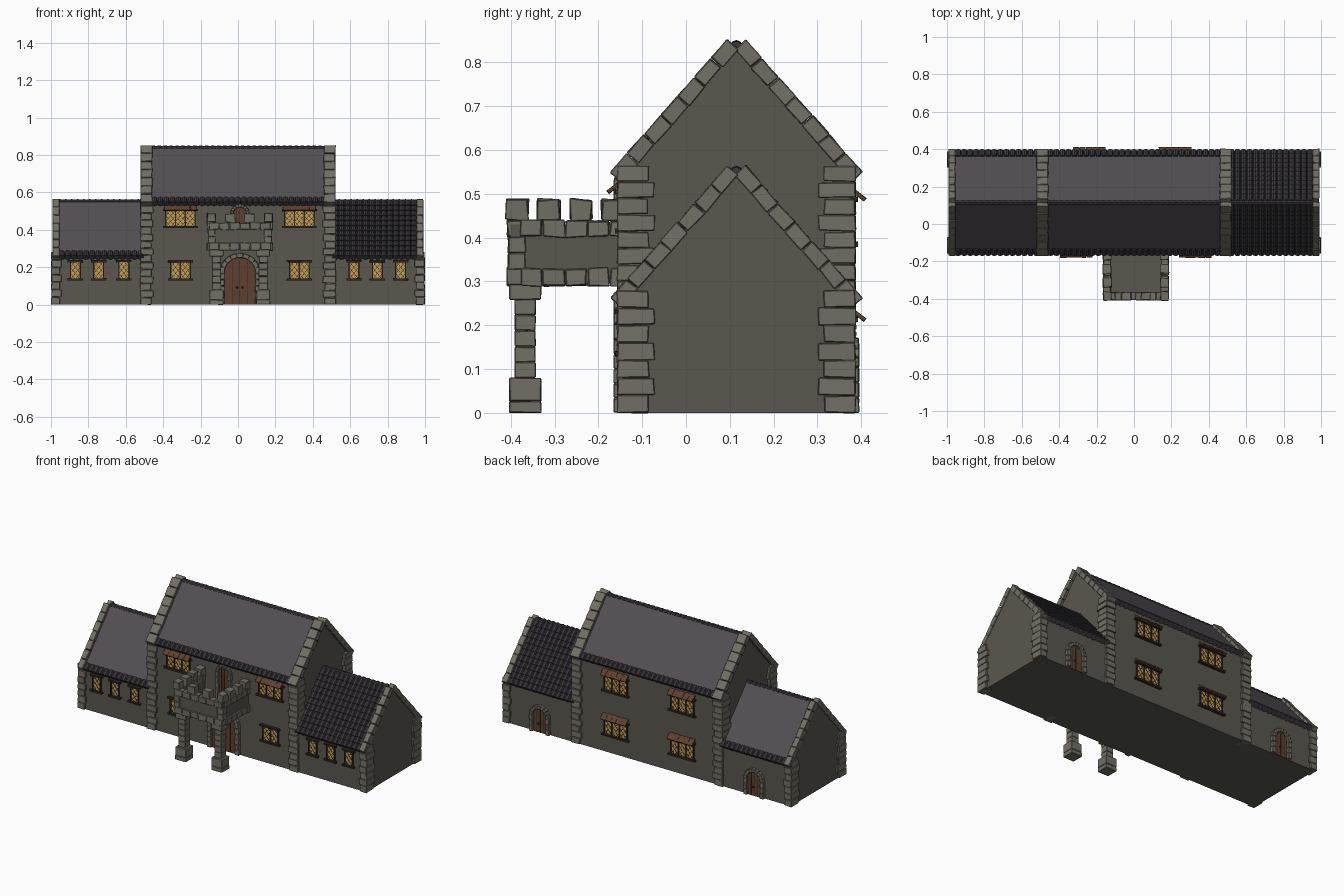
import bpy, bmesh, math, random
from mathutils import Matrix, Vector

if "Cube" in bpy.data.objects:
    bpy.data.objects.remove(bpy.data.objects["Cube"])

random.seed(4)
YC, HALF, RISE = 0.115, 0.26, 0.295          # ridge line, half depth, roof rise
SLOPE = math.hypot(HALF, RISE)
WALL_Y = {-1: YC - HALF, 1: YC + HALF}
MAIN_TOP, WING_TOP = 0.835, 0.548            # ridge heights of the walls
PX = 0.01                                    # porch and front door centre


def material(name, rgb):
    m = bpy.data.materials.new(name)
    m.diffuse_color = (*rgb, 1)
    m.use_nodes = True
    m.node_tree.nodes["Principled BSDF"].inputs["Base Color"].default_value = m.diffuse_color
    return m


WALL = material("plaster", (0.10, 0.095, 0.075))
STONE = material("stone", (0.165, 0.16, 0.13))
WOOD = material("wood", (0.11, 0.05, 0.028))
DARK = material("dark_wood", (0.035, 0.022, 0.015))
GLASS = material("lit_glass", (0.55, 0.34, 0.09))
SLATE = material("slate", (0.085, 0.077, 0.085))
TILE = material("tile", (0.045, 0.04, 0.047))
parts = {}


def part(name, mat):
    return parts.setdefault(name, (bmesh.new(), mat))[0]


def box(bm, c, size, M=Matrix(), jit=0.0):
    mat = M @ Matrix.Translation(c) @ Matrix.Diagonal((*size, 1))
    for v in bmesh.ops.create_cube(bm, size=1, matrix=mat)["verts"]:
        v.co += Vector([random.uniform(-jit, jit) for _ in range(3)])


def span(bm, lo, hi, jit=0.0):
    lo, hi = Vector(lo), Vector(hi)
    box(bm, (lo + hi) / 2, hi - lo, jit=jit)


def prism(bm, pts, offset):
    f = bm.faces.new([bm.verts.new(p) for p in pts])
    r = bmesh.ops.extrude_face_region(bm, geom=[f])
    bmesh.ops.translate(bm, vec=offset, verts=[g for g in r["geom"] if isinstance(g, bmesh.types.BMVert)])


def house(name, x0, x1, top):
    e = top - RISE
    pts = [(x0, WALL_Y[-1], 0), (x0, WALL_Y[1], 0), (x0, WALL_Y[1], e), (x0, YC, top), (x0, WALL_Y[-1], e)]
    prism(part(name, WALL), pts, (x1 - x0, 0, 0))


def slope_frame(s, top):
    # local axes: x along ridge, y down the slope, z out of the roof
    v, n = (0, s * HALF / SLOPE, -RISE / SLOPE), (0, s * RISE / SLOPE, HALF / SLOPE)
    return Matrix(((1, v[0], n[0], 0), (0, v[1], n[1], YC), (0, v[2], n[2], top), (0, 0, 0, 1)))


def roof(name, x0, x1, top, full):
    slab, tiles = part(name + "_slab", SLATE), part(name + "_tiles", TILE)
    cols = round((x1 - x0) / 0.032)
    w = (x1 - x0) / cols
    for s in (-1, 1):
        M = slope_frame(s, top)
        box(slab, ((x0 + x1) / 2, SLOPE / 2, 0.003), (x1 - x0, SLOPE + 0.008, 0.012), M)
        for row in range(11 if full else 1):
            for c in range(cols):
                T = Matrix.Translation((x0 + w * (c + 0.5), SLOPE - 0.011 - row * 0.036, 0.009))
                R = Matrix.Rotation(math.radians(-90 + 5), 4, 'X')
                bmesh.ops.create_cone(tiles, cap_ends=True, segments=8, radius1=w * 0.42, radius2=w * 0.54,
                                      depth=0.042, matrix=M @ T @ R)
    # ridge caps
    for c in range(cols):
        T = Matrix.Translation((x0 + w * (c + 0.5), YC, top + 0.002)) @ Matrix.Rotation(math.pi / 2, 4, 'Y')
        bmesh.ops.create_cone(tiles, cap_ends=True, segments=8, radius1=0.014, radius2=0.011,
                              depth=w * 1.05, matrix=T)


def coping(name, x, width, top, n=7):
    bm = part(name, STONE)
    step = (SLOPE + 0.012) / n
    for s in (-1, 1):
        for i in range(n):
            box(bm, (x, step * (i + 0.5), 0.010), (width, step * 0.97, 0.034), slope_frame(s, top), 0.002)


def quoins(name, x, width, height, n):
    bm, h = part(name, STONE), height / n
    for s in (-1, 1):
        for i in range(n):
            d = 0.085 if i % 2 else 0.072
            w = width * (1 if i % 2 else 0.86)
            xs = x + math.copysign((width - w) / 2, x)
            box(bm, (xs, WALL_Y[s] + s * (0.012 - d / 2), h * (i + 0.5)), (w, d, h * 0.96), jit=0.002)


def window(x, z0, z1, n, s, hood=False):
    frame, glass, bars = part("window_frames", DARK), part("window_panes", GLASS), part("window_lattice", DARK)
    y, pw = WALL_Y[s], 0.052
    w, h, zc = n * pw, z1 - z0, (z0 + z1) / 2
    box(glass, (x, y, zc), (w, 0.008, h))
    for i in range(n + 1):
        box(frame, (x - w / 2 + i * pw, y + s * 0.003, zc), (0.007, 0.012, h))
    for z in (z0, z1):
        box(frame, (x, y + s * 0.006, z), (w + 0.03, 0.022, 0.011), jit=0.001)
    cw, rows = pw / 2, round(h / 0.033)
    ch = h / rows
    for i in range(2 * n):
        for j in range(rows):
            for d in (-1, 1):
                T = Matrix.Translation((x - w / 2 + (i + 0.5) * cw, y + s * 0.0045, z0 + (j + 0.5) * ch))
                box(bars, (0, 0, 0), (math.hypot(cw, ch), 0.002, 0.0025),
                    T @ Matrix.Rotation(d * math.atan2(ch, cw), 4, 'Y'))
    if hood:
        T = Matrix.Translation((x, y + s * 0.016, z1 + 0.012)) @ Matrix.Rotation(-s * math.radians(38), 4, 'X')
        for k in range(5):
            box(part("window_hoods", WOOD), ((k - 2) * 0.035, 0, 0), (0.034, 0.044, 0.008), T, 0.001)


def arch_door(name, x, z0, hw, top, s, t, leaves=1):
    y, spring = WALL_Y[s], top - hw
    arc = [(math.cos(a) * hw, math.sin(a) * hw) for a in [math.pi * i / 12 for i in range(13)]]
    pts = [(x - hw, y, z0), (x + hw, y, z0)] + [(x + a, y, spring + b) for a, b in arc]
    prism(part(name, WOOD), pts, (0, s * 0.006, 0))
    stones, trim = part(name + "_surround", STONE), part(name + "_trim", DARK)
    # arch stones, then jambs
    for i in range(9):
        a = math.pi * (i + 0.5) / 9
        T = Matrix.Translation((x, y + s * 0.005, spring)) @ Matrix.Rotation(-a, 4, 'Y')
        box(stones, (hw + t / 2, 0, 0), (t, 0.03, (hw + t * 0.6) * math.pi / 9), T, 0.001)
    n = max(2, round((spring - z0) / 0.035))
    h = (spring - z0) / n
    for d in (-1, 1):
        for i in range(n):
            box(stones, (x + d * (hw + t / 2), y + s * 0.005, z0 + h * (i + 0.5)),
                (t * (1.0 if i % 2 else 1.15), 0.03, h * 0.96), jit=0.001)
    # plank seams and handles
    for k in (-0.5, 0, 0.5):
        box(trim, (x + k * hw, y + s * 0.005, (z0 + spring + hw * 0.8) / 2), (0.002, 0.005, spring + hw * 0.8 - z0))
    for d in ((-1, 1) if leaves == 2 else (1,)):
        bmesh.ops.create_uvsphere(trim, u_segments=8, v_segments=6, radius=0.006,
                                  matrix=Matrix.Translation((x + d * hw * 0.17, y + s * 0.011, z0 + (top - z0) * 0.37)))


# walls and roofs
house("main_hall_walls", -0.505, 0.505, MAIN_TOP)
house("left_wing_walls", -0.987, -0.5, WING_TOP)
house("right_wing_walls", 0.5, 0.987, WING_TOP)
roof("main_roof", -0.462, 0.462, MAIN_TOP, False)
roof("left_roof", -0.957, -0.505, WING_TOP, False)
roof("right_roof", 0.505, 0.957, WING_TOP, True)

# corner stones and gable coping
for s in (-1, 1):
    quoins("main_corner_stones", s * 0.488, 0.068, 0.565, 15)
    quoins("wing_corner_stones", s * 0.971, 0.054, 0.28, 7)
    coping("main_gable_coping", s * 0.49, 0.062, MAIN_TOP)
    coping("wing_gable_coping", s * 0.973, 0.036, WING_TOP)

# windows
for s in (-1, 1):
    window(s * 0.318 + PX, 0.415, 0.505, 3, -1, True)
    window(s * 0.318 + PX, 0.135, 0.232, 2, -1)
    for z in (0.11, 0.385):
        window(s * 0.23 - PX, z, z + 0.103, 3, 1, True)
    for x in (0.61, 0.745, 0.87):
        window(s * x + (0.01 if s > 0 and x < 0.7 else 0), 0.135, 0.232, 1, -1)

# doors
arch_door("front_door", PX, 0, 0.083, 0.25, -1, 0.025, 2)
arch_door("balcony_door", PX, 0.315, 0.034, 0.52, -1, 0.017)
for s, side in ((-1, "left"), (1, "right")):
    arch_door(side + "_back_door", s * 0.74, 0, 0.046, 0.15, 1, 0.021)

# porch: floor, parapet walls
PW, PF, PB = 0.165, -0.40, WALL_Y[-1]
plain, ps = part("porch_parapet", WALL), part("porch_stones", STONE)
span(plain, (PX - PW, PF, 0.295), (PX + PW, PB, 0.32))
span(plain, (PX - PW, PF, 0.30), (PX + PW, PF + 0.03, 0.43))
for s in (-1, 1):
    box(plain, (PX + s * (PW - 0.015), (PF + PB) / 2, 0.365), (0.03, PB - PF, 0.13))

# parapet courses, corner stones and merlons
for z, h in ((0.31, 0.04), (0.42, 0.037)):
    for i in range(6):
        box(ps, (PX - PW + 0.055 * (i + 0.5), PF + 0.014, z), (0.053, 0.042, h), jit=0.003)
    for s in (-1, 1):
        for i in range(5):
            box(ps, (PX + s * (PW - 0.011), PF + 0.022 + 0.051 * (i + 0.5), z), (0.042, 0.049, h), jit=0.003)
for s in (-1, 1):
    for z in (0.345, 0.383):
        box(ps, (PX + s * (PW - 0.014), PF + 0.014, z), (0.04, 0.04, 0.037), jit=0.002)
    for i in range(4):
        box(ps, (PX + s * (PW - 0.012), PF + 0.014 + i * 0.073, 0.463), (0.045, 0.05, 0.048), jit=0.004)
    box(ps, (PX + s * 0.052, PF + 0.014, 0.463), (0.05, 0.042, 0.048), jit=0.004)

# porch pillars: base, stacked shaft, capital
for s in (-1, 1):
    x, y = PX + s * 0.125, -0.367
    for z, h, w in ((0.013, 0.026, 0.074), (0.053, 0.053, 0.073), (0.277, 0.038, 0.072)):
        box(ps, (x, y, z), (w, w, h), jit=0.001)
    for i in range(5):
        box(ps, (x, y, 0.0795 + 0.036 * (i + 0.5)), (0.048, 0.048, 0.0355), jit=0.001)

# turn each part into an object
for name, (bm, mat) in parts.items():
    bmesh.ops.recalc_face_normals(bm, faces=bm.faces)
    me = bpy.data.meshes.new(name)
    bm.to_mesh(me)
    bm.free()
    me.materials.append(mat)
    ob = bpy.data.objects.new(name, me)
    bpy.context.collection.objects.link(ob)
    if mat is STONE:
        mod = ob.modifiers.new("worn_edges", 'BEVEL')
        mod.width, mod.segments = 0.002, 1
